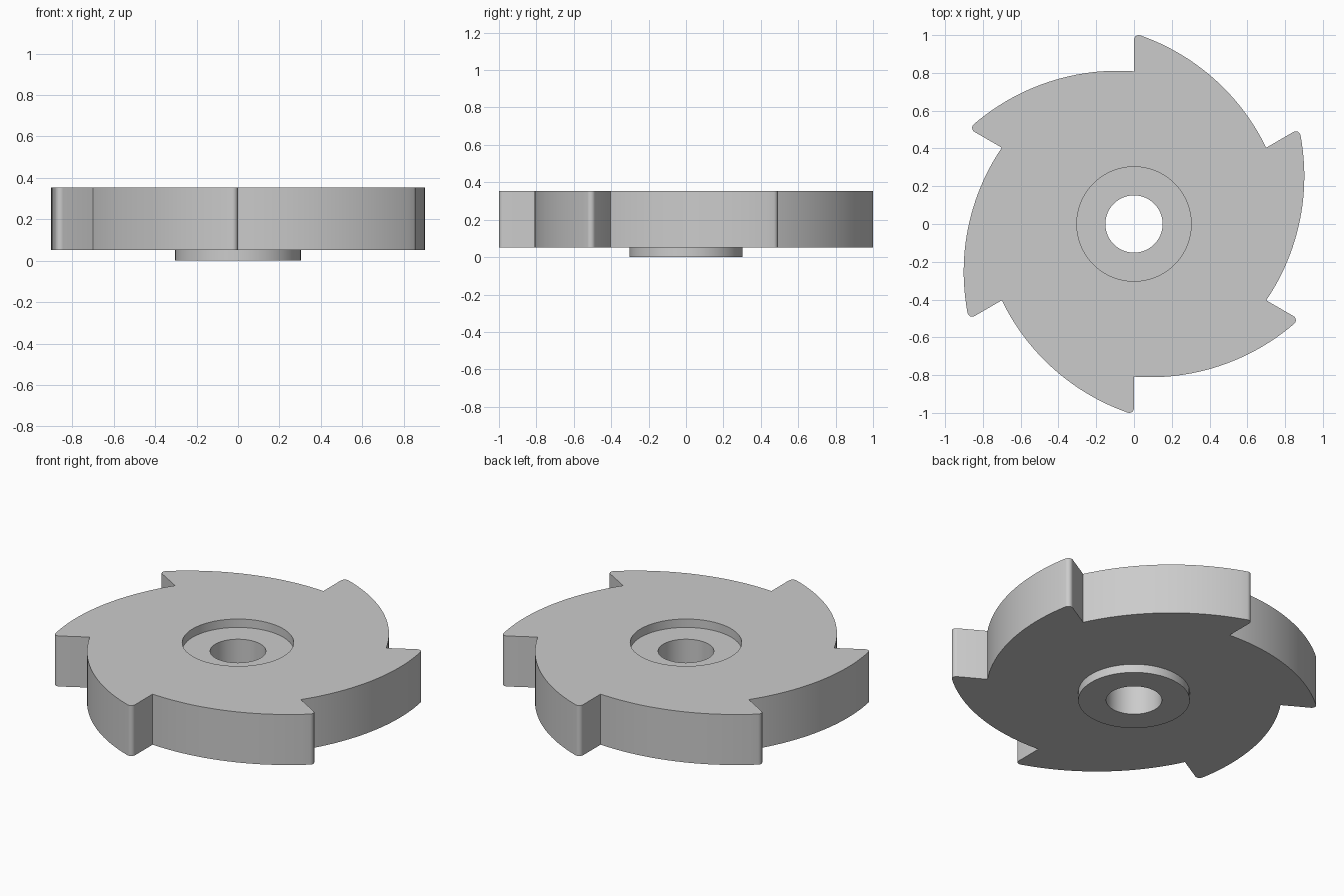
import bpy, bmesh
from math import cos, sin, pi, radians, atan2

if "Cube" in bpy.data.objects:
    bpy.data.objects.remove(bpy.data.objects["Cube"])

R_BOSS, R_BORE = 0.303, 0.1515
Z_PLATE, Z_FLOOR, Z_TOP = 0.0505, 0.303, 0.3535

bm = bmesh.new()


def arc(cx, cy, r, a0, a1, n):
    return [(cx + r * cos(a0 + (a1 - a0) * i / n), cy + r * sin(a0 + (a1 - a0) * i / n))
            for i in range(n + 1)]


def loop(points, z):
    vs = [bm.verts.new((x, y, z)) for x, y in points]
    for a, b in zip(vs, vs[1:] + vs[:1]):
        bm.edges.new((a, b))
    return vs


def wall(a, b):
    n = len(a)
    for i in range(n):
        j = (i + 1) % n
        bm.faces.new((a[i], a[j], b[j], b[i]))


def cap(outer, inner):
    edges = [bm.edges.get((l[i - 1], l[i])) for l in (outer, inner) for i in range(len(l))]
    bmesh.ops.triangle_fill(bm, edges=edges, use_beauty=True, use_dissolve=False)


# One tooth: straight radial face, rounded tip, long curved back
cx, cy, R, r = -0.353, -0.106, 1.17, 0.025
tip = atan2(0.975 - cy, r - cx)
root = atan2(0.405 - cy, 0.702 - cx)
tooth = arc(r, 0.975, r, pi, tip, 6) + arc(cx, cy, R, tip, root, 24)[1:]
outline = []
for k in range(6):
    c, s = cos(radians(-60 * k)), sin(radians(-60 * k))
    outline += [(c * x - s * y, s * x + c * y) for x, y in tooth]


def ring(radius, z):
    return loop(arc(0, 0, radius, 0, 2 * pi, 64)[:-1], z)


# Toothed plate
top, bottom = loop(outline, Z_TOP), loop(outline, Z_PLATE)
recess_top, boss_top = ring(R_BOSS, Z_TOP), ring(R_BOSS, Z_PLATE)
wall(top, bottom)
cap(top, recess_top)
cap(bottom, boss_top)

# Recess, bore and underside boss as one chain of rings
chain = [recess_top, ring(R_BOSS, Z_FLOOR), ring(R_BORE, Z_FLOOR),
         ring(R_BORE, 0), ring(R_BOSS, 0), boss_top]
for a, b in zip(chain, chain[1:]):
    wall(a, b)

bmesh.ops.recalc_face_normals(bm, faces=bm.faces[:])
mesh = bpy.data.meshes.new("ratchet_wheel")
bm.to_mesh(mesh)
bm.free()
wheel = bpy.data.objects.new("ratchet_wheel", mesh)
bpy.context.collection.objects.link(wheel)
bpy.context.view_layer.objects.active = wheel
wheel.select_set(True)
bpy.ops.object.shade_smooth_by_angle(angle=radians(30))
